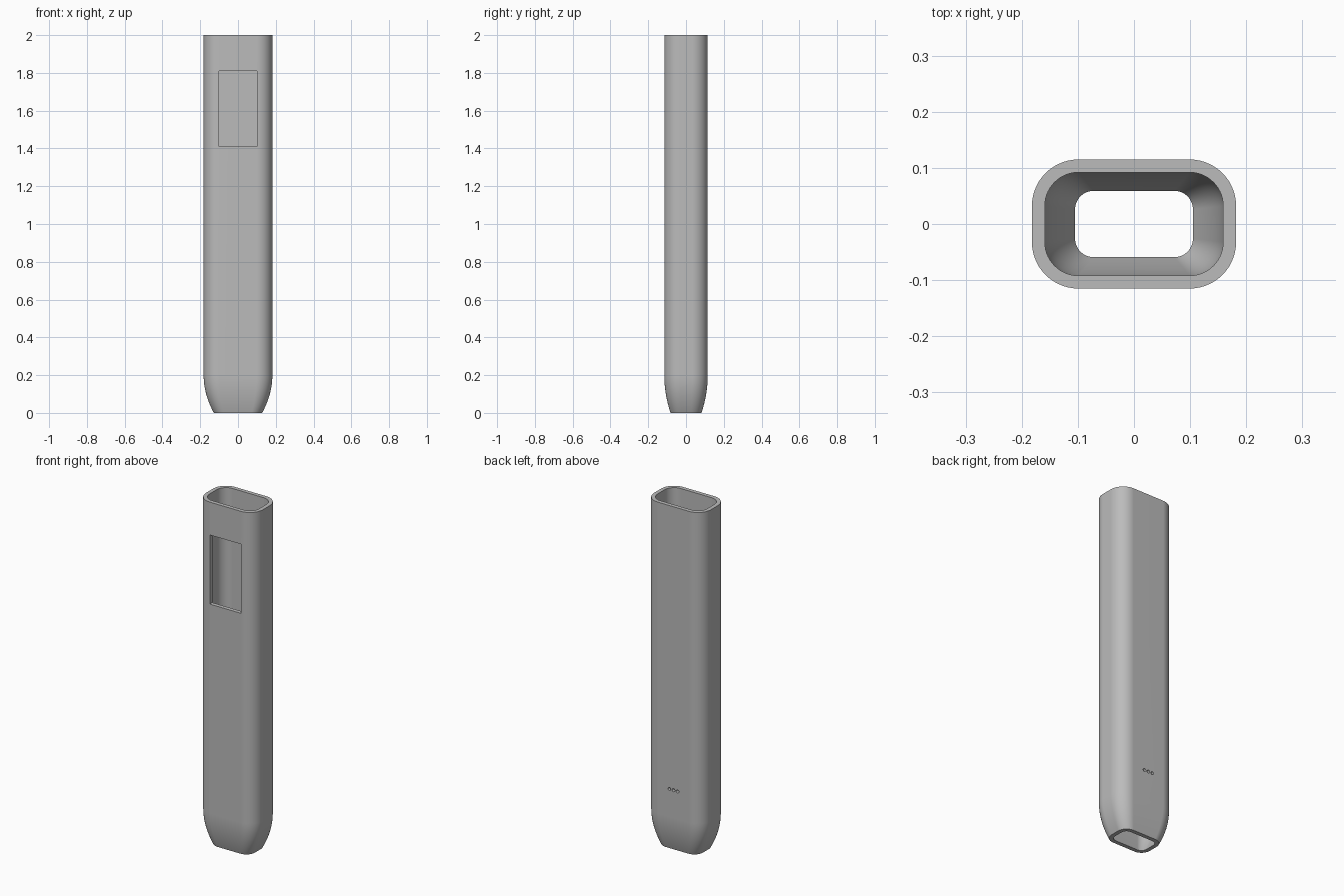
import bpy, bmesh
from math import sin, cos, pi
from mathutils import Matrix

cube = bpy.data.objects.get("Cube")
if cube:
    bpy.data.objects.remove(cube)

HEIGHT, TAPER, WALL = 2.0, 0.2, 0.023
CORNER_STEPS, TAPER_STEPS = 14, 12

grey = bpy.data.materials.new("plain grey")
grey.use_nodes = True
colour = (0.5, 0.5, 0.5, 1)
grey.diffuse_color = colour
grey.node_tree.nodes["Principled BSDF"].inputs["Base Color"].default_value = colour


def rounded_ring(bm, hx, hy, r, z):
    """Rounded rectangle of vertices, counter-clockwise."""
    ring = []
    for quarter, (sx, sy) in enumerate([(1, 1), (-1, 1), (-1, -1), (1, -1)]):
        for i in range(CORNER_STEPS + 1):
            a = (quarter + i / CORNER_STEPS) * pi / 2
            ring.append(bm.verts.new((sx * (hx - r) + r * cos(a),
                                      sy * (hy - r) + r * sin(a), z)))
    return ring


def section(bm, z, inset):
    """Cross-section at height z; the foot curves inwards."""
    t = max(0, 1 - z / TAPER) ** 2
    return rounded_ring(bm, 0.182 - 0.054 * t - inset, 0.115 - 0.033 * t - inset,
                        0.083 - 0.027 * t - inset, z)


def add_object(name, bm):
    bmesh.ops.recalc_face_normals(bm, faces=bm.faces)
    mesh = bpy.data.meshes.new(name)
    bm.to_mesh(mesh)
    bm.free()
    mesh.materials.append(grey)
    obj = bpy.data.objects.new(name, mesh)
    bpy.context.collection.objects.link(obj)
    return obj


# Hollow case: up the outside, over the rim, down the inside
bm = bmesh.new()
heights = [TAPER * i / TAPER_STEPS for i in range(TAPER_STEPS + 1)] + [HEIGHT]
rings = [section(bm, z, 0) for z in heights]
rings += [section(bm, z, WALL) for z in reversed(heights)]
for lower, upper in zip(rings, rings[1:] + rings[:1]):
    for i in range(len(lower)):
        j = (i + 1) % len(lower)
        bm.faces.new((lower[i], lower[j], upper[j], upper[i]))
case = add_object("case", bm)

# Cutter for the front window
bm = bmesh.new()
bmesh.ops.create_cube(bm, size=1, matrix=Matrix.Translation((0, -0.12, 1.61))
                      @ Matrix.Diagonal((0.2, 0.12, 0.4, 1)))
window = add_object("window_cutter", bm)

# Cutter for the three small holes in the back
bm = bmesh.new()
for x in (-0.026, 0, 0.026):
    bmesh.ops.create_cone(bm, cap_ends=True, segments=24, radius1=0.009,
                          radius2=0.009, depth=0.1,
                          matrix=Matrix.Translation((x, 0.115, 0.36))
                          @ Matrix.Rotation(pi / 2, 4, 'X'))
holes = add_object("holes_cutter", bm)

# Cut the openings, then discard the cutters
bpy.ops.object.select_all(action='DESELECT')
bpy.context.view_layer.objects.active = case
case.select_set(True)
for cutter in (window, holes):
    cutter.hide_render = True
    mod = case.modifiers.new(cutter.name, 'BOOLEAN')
    mod.operation, mod.solver, mod.object = 'DIFFERENCE', 'EXACT', cutter
    bpy.ops.object.modifier_apply(modifier=mod.name)
    bpy.data.objects.remove(cutter)

# Smooth rounded sides with crisp rims
bpy.ops.object.shade_smooth_by_angle(angle=pi / 6)
case.modifiers.new("even_shading", 'WEIGHTED_NORMAL').keep_sharp = True
